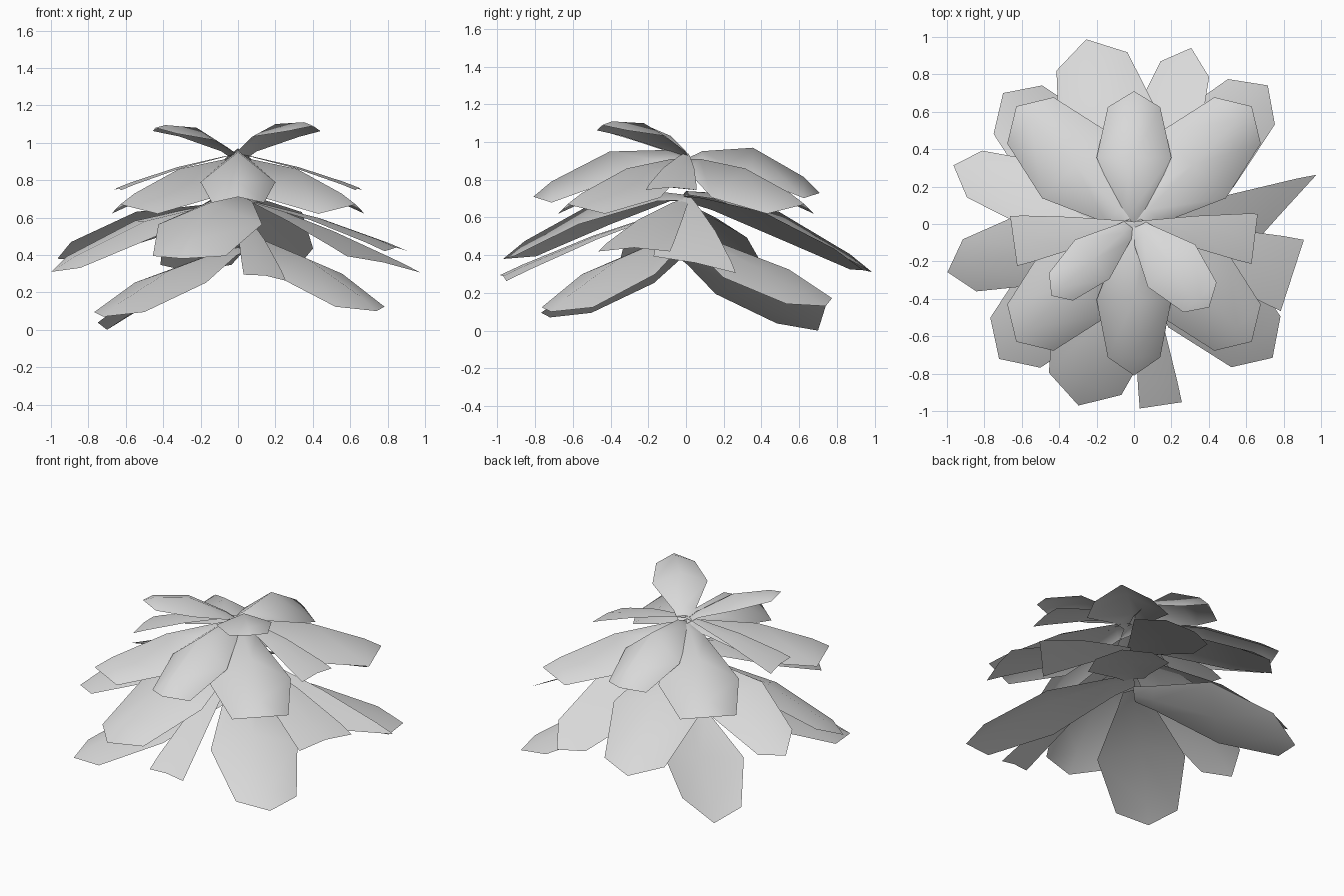
import bpy
from math import sin, cos, radians
from mathutils import Vector

cube = bpy.data.objects.get("Cube")
if cube:
    bpy.data.objects.remove(cube, do_unlink=True)

GREY = (0.69, 0.69, 0.69, 1)
mat = bpy.data.materials.new("pale grey")
mat.use_nodes = True
mat.diffuse_color = GREY
mat.node_tree.nodes["Principled BSDF"].inputs["Base Color"].default_value = GREY

ROWS = (0, 0.12, 0.5, 0.88, 1)
POINTED = (0.25, 0.4, 1, 0.7, 0)
FAN = (0.1, 0.23, 0.62, 0.93, 1)


def leaf(name, azimuth, length, z_base, z_mid, z_tip, width, droop, roll=0, shape=POINTED, skew=0):
    """Arched leaf: a ridge line with two drooping edges, rolled about its length."""
    a, r = radians(azimuth), radians(roll)
    out = Vector((cos(a), sin(a), 0))
    left = Vector((-sin(a), cos(a), 0))
    side = left * cos(r) + Vector((0, 0, sin(r))) + out * skew
    up = Vector((0, 0, cos(r))) - left * sin(r)
    verts, faces = [], []
    for t, k in zip(ROWS, shape):
        # Ridge height is a parabola through base, middle and tip
        z = z_base * (1 - t) * (1 - 2 * t) + z_mid * 4 * t * (1 - t) + z_tip * t * (2 * t - 1)
        ridge = out * (length * t) + Vector((0, 0, z))
        w = width * k
        if k == 0:
            verts.append(ridge)
            continue
        verts += [ridge + side * w - up * droop * w, ridge, ridge - side * w - up * droop * w]
    for i in range(len(ROWS) - 1):
        b = 3 * i
        if shape[i + 1] == 0:
            faces += [(b + 1, b, b + 3), (b + 2, b + 1, b + 3)]
        else:
            faces += [(b + 1, b, b + 3, b + 4), (b + 2, b + 1, b + 4, b + 5)]
    mesh = bpy.data.meshes.new(name)
    mesh.from_pydata(verts, [], [f[::-1] for f in faces])
    mesh.materials.append(mat)
    for p in mesh.polygons:
        p.use_smooth = True
    obj = bpy.data.objects.new(name, mesh)
    bpy.context.collection.objects.link(obj)


# Crown leaves, rising at the front
leaf("crown_leaf_left", -48, 0.6, 0.92, 1.10, 1.09, 0.17, 0.4)
leaf("crown_leaf_right", 221, 0.585, 0.92, 1.08, 1.08, 0.14, 0.4, -4)

# Upper leaves, along the axes
leaf("upper_leaf_back", 90, 0.71, 0.91, 0.97, 0.73, 0.2, 0.8)
leaf("upper_leaf_front", -90, 0.81, 0.93, 0.95, 0.71, 0.2, 0.8)
for name, azimuth in (("left", -7), ("right", 188)):
    leaf("upper_leaf_" + name, azimuth, 0.65, 0.94, 0.87, 0.76, 0.135, 0.1, 0, FAN)

# Second tier, on the diagonals
for name, azimuth in (("back_left", 45), ("back_right", 135), ("front_right", 225), ("front_left", -45)):
    leaf("second_leaf_" + name, azimuth, 0.89, 0.91, 0.86, 0.67, 0.25, 0.62)

# Third tier, long leaves all round
leaf("third_leaf_front_right", 253, 1.015, 0.72, 0.68, 0.38, 0.29, 0.4)
leaf("third_leaf_right", 194.5, 1.03, 0.68, 0.58, 0.31, 0.21, 0.2, -12)
leaf("third_leaf_right_back", 162, 1.015, 0.66, 0.60, 0.38, 0.2, 0.2, 20)
leaf("third_leaf_back", 104.5, 1.02, 0.74, 0.63, 0.31, 0.28, 0.3)
leaf("third_leaf_back_left", 72, 0.99, 0.70, 0.56, 0.32, 0.21, 0.05, -22)
leaf("third_leaf_left", 3.5, 0.78, 0.72, 0.56, 0.36, 0.21, 0.05, -12, FAN, 1)
leaf("third_leaf_left_front", -18, 0.89, 0.70, 0.60, 0.44, 0.2, 0.1, 0, FAN)
leaf("third_leaf_front", -81.5, 0.98, 0.66, 0.50, 0.29, 0.115, 0.1, -8, FAN)

# Bottom tier, drooping to the ground
leaf("bottom_leaf_back_right", 135, 0.99, 0.40, 0.22, 0.0, 0.27, -0.15, -14)
leaf("bottom_leaf_front_right", 225, 1.02, 0.44, 0.32, 0.07, 0.27, 0.25)
leaf("bottom_leaf_front_left", -44, 1.03, 0.52, 0.38, 0.10, 0.27, 0.3)
leaf("bottom_leaf_back_left", 46, 1.03, 0.52, 0.34, 0.13, 0.25, 0.15, 5)
